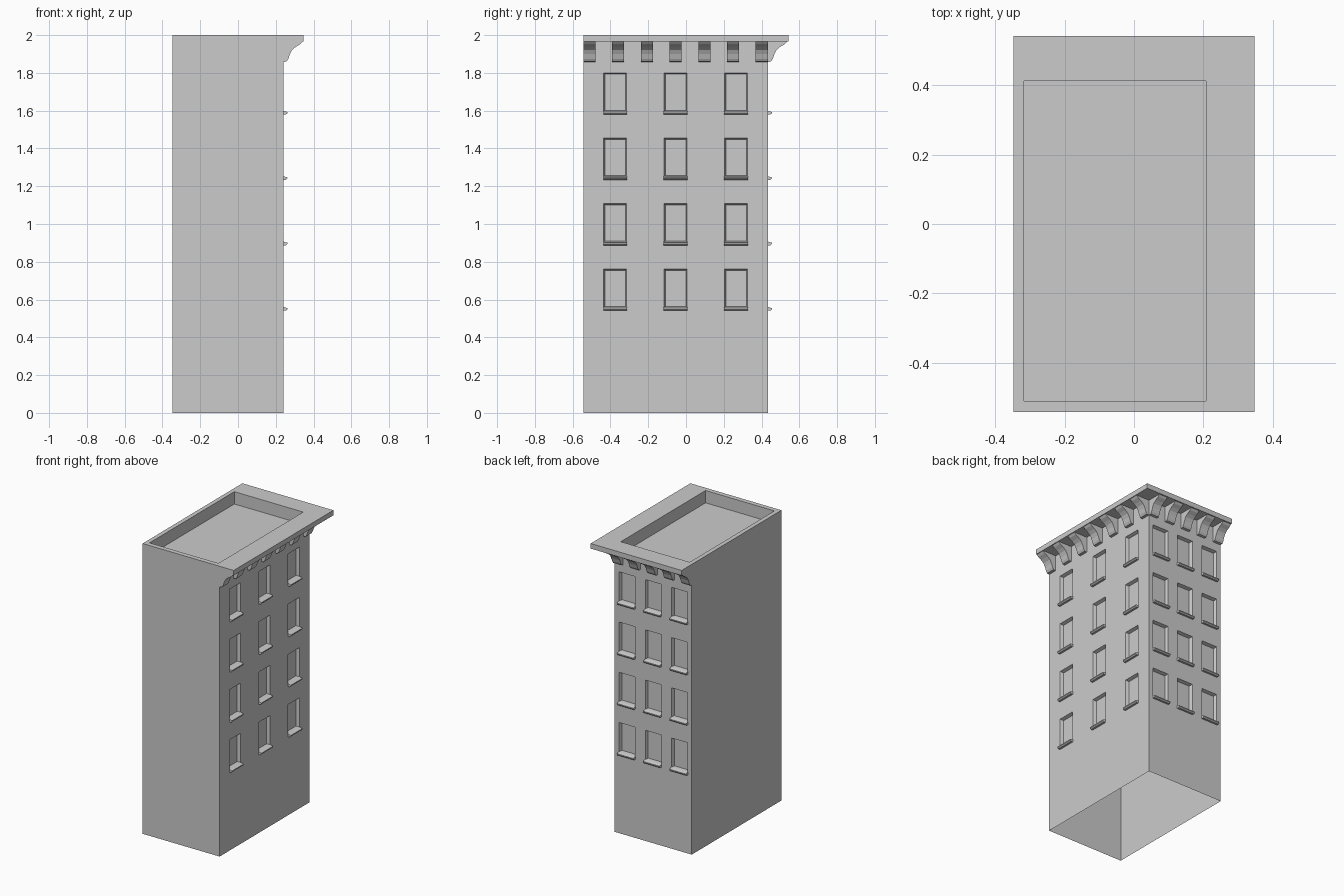
import bpy, bmesh

if "Cube" in bpy.data.objects:
    bpy.data.objects.remove(bpy.data.objects["Cube"])

X0, X1, Y0, Y1 = -0.347, 0.24, -0.543, 0.433   # wall planes
OX, OY = 0.347, 0.543                          # cornice overhang
ZC, ZT, ZF = 1.965, 2.0, 1.915                 # cornice bottom, top, roof floor
WIN_W, WIN_H, SILL_Z = 0.122, 0.205, 0.557
DEPTH, TAPER = 0.022, 0.007
ROWS = [SILL_Z + 0.346 * i for i in range(4)]
RIGHT_U = [-0.375, -0.055, 0.265]
BACK_U = [-0.254, -0.054, 0.146]


# Wall coordinates: u along the wall, o outward, z up
def right(u, o, z): return (X1 + o, u, z)
def back(u, o, z): return (u, Y1 + o, z)
def left(u, o, z): return (X0 - o, u, z)
def front(u, o, z): return (u, Y0 - o, z)


def finish(bm, name):
    bmesh.ops.remove_doubles(bm, verts=bm.verts, dist=1e-5)
    bmesh.ops.recalc_face_normals(bm, faces=bm.faces)
    me = bpy.data.meshes.new(name)
    bm.to_mesh(me)
    bm.free()
    ob = bpy.data.objects.new(name, me)
    bpy.context.collection.objects.link(ob)
    return ob


def quad(bm, pts):
    return bm.faces.new([bm.verts.new(p) for p in pts])


def rect(u0, u1, z0, z1, o, place):
    return [place(u, o, z) for u, z in ((u0, z0), (u1, z0), (u1, z1), (u0, z1))]


def ring(bm, a, b, sides=range(4)):
    for i in sides:
        j = (i + 1) % 4
        quad(bm, (a[i], a[j], b[j], b[i]))


def wall(bm, u0, u1, centres, place):
    us = sorted([u0, u1] + [c + s * WIN_W / 2 for c in centres for s in (-1, 1)])
    zs = sorted([0, ZC] + ROWS + [z + WIN_H for z in ROWS])
    for i in range(len(us) - 1):
        for j in range(len(zs) - 1):
            a, b, c, d = us[i], us[i + 1], zs[j], zs[j + 1]
            outer = rect(a, b, c, d, 0, place)
            if i % 2 and j % 2:      # recessed window
                t = TAPER
                inner = rect(a + t, b - t, c + t, d - t, -DEPTH, place)
                ring(bm, outer, inner)
                quad(bm, inner)
            else:
                quad(bm, outer)


def prism(bm, profile, u0, u1, place):
    a = [bm.verts.new(place(u0, o, z)) for o, z in profile]
    b = [bm.verts.new(place(u1, o, z)) for o, z in profile]
    bm.faces.new(a)
    bm.faces.new(b)
    for i in range(len(a)):
        j = (i + 1) % len(a)
        bm.faces.new((a[i], a[j], b[j], b[i]))


# Walls, open underneath, windows on right and back
bm = bmesh.new()
wall(bm, Y0, Y1, RIGHT_U, right)
wall(bm, X0, X1, BACK_U, back)
wall(bm, Y0, Y1, [], left)
wall(bm, X0, X1, [], front)
finish(bm, "walls")


# Cornice slab with sunken roof
def plan(x0, x1, y0, y1, z):
    return [(x0, y0, z), (x1, y0, z), (x1, y1, z), (x0, y1, z)]


bm = bmesh.new()
hole = (-0.317, 0.208, -0.51, 0.413)
slab = (-OX, OX, -OY, OY)
ring(bm, plan(*slab, ZC), plan(X0, X1, Y0, Y1, ZC), (1, 2))
ring(bm, plan(*slab, ZC), plan(*slab, ZT))
ring(bm, plan(*slab, ZT), plan(*hole, ZT))
ring(bm, plan(*hole, ZT), plan(*hole, ZF))
quad(bm, plan(*hole, ZF))
finish(bm, "cornice_and_roof")

# Window sills
bm = bmesh.new()
for place, centres in ((right, RIGHT_U), (back, BACK_U)):
    for c in centres:
        for z in ROWS:
            profile = [(-DEPTH, z - 0.016), (0.013, z - 0.016), (0.021, z - 0.009),
                       (0.021, z - 0.002), (0, z + 0.004), (-DEPTH, z + 0.007)]
            prism(bm, profile, c - 0.063, c + 0.063, place)
finish(bm, "window_sills")

# Curved cornice brackets
BRACKET = [(0, ZC), (0, 1.858), (0.017, 1.86), (0.026, 1.874), (0.035, 1.9),
           (0.047, 1.922), (0.066, 1.938), (0.09, 1.952), (0.102, ZC)]
bm = bmesh.new()
for place, u0, u1, n in ((right, Y0, Y1, 7), (back, X0, X1, 5)):
    w = 0.064
    for i in range(n):
        u = u0 + (u1 - u0 - w) * i / (n - 1)
        prism(bm, BRACKET, u, u + w, place)
finish(bm, "cornice_brackets")
